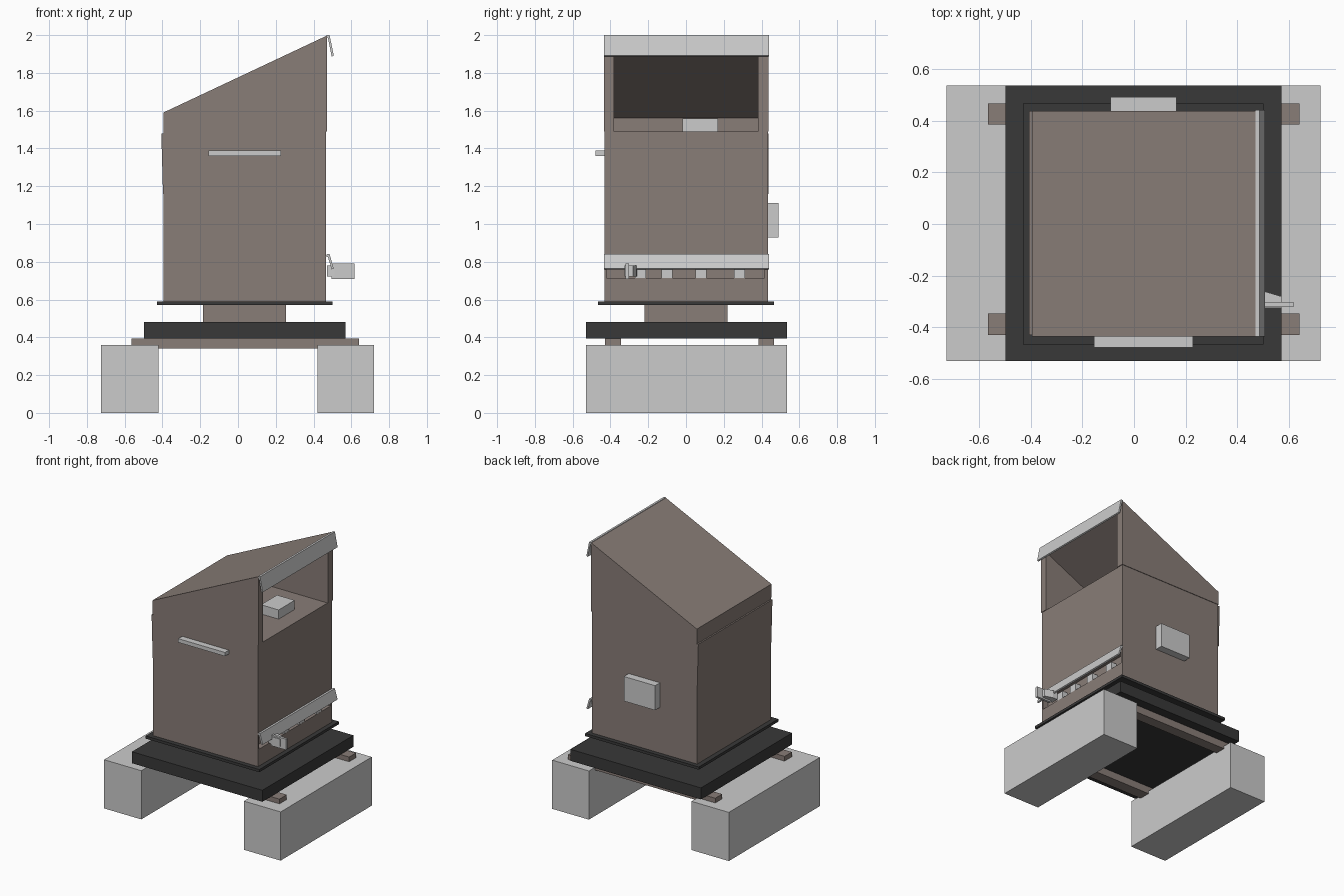
import bpy, bmesh

if "Cube" in bpy.data.objects:
    bpy.data.objects.remove(bpy.data.objects["Cube"])


def material(name, rgb):
    m = bpy.data.materials.new(name)
    m.diffuse_color = (*rgb, 1)
    m.use_nodes = True
    m.node_tree.nodes["Principled BSDF"].inputs["Base Color"].default_value = m.diffuse_color
    return m


BROWN = material("brown_paint", (0.25, 0.205, 0.185))
DARK = material("dark_metal", (0.04, 0.04, 0.04))


def prism(name, profile, lo, hi, mat=None, axis="y"):
    """Extrude a 2D profile: (x, z) along y, or (x, y) along z."""
    bm = bmesh.new()
    place = (lambda a, b, t: (a, t, b)) if axis == "y" else (lambda a, b, t: (a, b, t))
    face = bm.faces.new([bm.verts.new(place(a, b, lo)) for a, b in profile])
    ext = bmesh.ops.extrude_face_region(bm, geom=[face])
    shift = place(0, 0, hi - lo)
    bmesh.ops.translate(bm, vec=shift, verts=[v for v in ext["geom"]
                                              if isinstance(v, bmesh.types.BMVert)])
    bmesh.ops.recalc_face_normals(bm, faces=bm.faces)
    me = bpy.data.meshes.new(name)
    bm.to_mesh(me)
    bm.free()
    if mat:
        me.materials.append(mat)
    ob = bpy.data.objects.new(name, me)
    bpy.context.collection.objects.link(ob)
    return ob


def box(name, x, y, z, mat=None):
    return prism(name, [(x[0], z[0]), (x[1], z[0]), (x[1], z[1]), (x[0], z[1])],
                 y[0], y[1], mat)


def cut(target, cutter):
    cutter.hide_render = True
    cutter.hide_viewport = True
    mod = target.modifiers.new("cut", "BOOLEAN")
    mod.operation = "DIFFERENCE"
    mod.solver = "EXACT"
    mod.object = cutter


# Foundation blocks and cross rails
for side, x in (("left", (-0.725, -0.42)), ("right", (0.42, 0.72))):
    box(f"foundation_block_{side}", x, (-0.53, 0.535), (0, 0.36))
for side, y in (("front", (-0.43, -0.345)), ("back", (0.385, 0.465))):
    box(f"cross_rail_{side}", (-0.565, 0.64), y, (0.34, 0.395), BROWN)

# Slab, pedestal and base plate
box("base_slab", (-0.497, 0.57), (-0.53, 0.535), (0.395, 0.48), DARK)
box("pedestal", (-0.185, 0.255), (-0.22, 0.22), (0.48, 0.57), BROWN)
box("base_plate", (-0.43, 0.50), (-0.465, 0.465), (0.57, 0.59), DARK)

# Cabinet with the recessed slot, and its slightly sprung left panel
cabinet = box("cabinet", (-0.395, 0.467), (-0.432, 0.433), (0.59, 1.49), BROWN)
cut(cabinet, box("slot_cutter", (0.42, 0.6), (-0.42, 0.415), (0.715, 0.81), BROWN))
prism("left_panel", [(-0.39, 1.16), (-0.39, 1.48), (-0.406, 1.48), (-0.397, 1.16)],
      -0.43, 0.436, BROWN)

# Hollow sloped hood, open to the right
hood = prism("hood", [(-0.395, 1.49), (0.472, 1.49), (0.472, 1.998), (-0.395, 1.59)],
             -0.435, 0.437, BROWN)
cut(hood, prism("hood_cutter", [(-0.345, 1.4), (0.6, 1.4), (0.6, 2.007), (-0.345, 1.56)],
                -0.38, 0.38, BROWN))

# Small unit resting inside the hood
box("inner_unit", (0.20, 0.345), (-0.018, 0.17), (1.49, 1.558))

# Tilted flaps over the opening and the slot
for name, top, bottom in (("upper_flap", 2.0, 1.887), ("lower_flap", 0.84, 0.76)):
    prism(name, [(0.466, top - 0.012), (0.470, top), (0.485, top),
                 (0.507, bottom + 0.004), (0.496, bottom), (0.476, top - 0.015)],
          -0.435, 0.44)

# Row of tabs inside the slot
for i, y in enumerate((-0.24, -0.10, 0.08, 0.283)):
    box(f"slot_tab_{i + 1}", (0.42, 0.466), (y - 0.029, y + 0.029), (0.715, 0.77))

# Latch under the lower flap
prism("latch_body", [(0.47, -0.26), (0.51, -0.262), (0.57, -0.28), (0.57, -0.325),
                     (0.51, -0.325), (0.47, -0.315)], 0.722, 0.78, None, "z")
box("latch_plate", (0.495, 0.617), (-0.32, -0.302), (0.71, 0.79))

# Front grab bar and back control box
box("grab_bar", (-0.155, 0.228), (-0.478, -0.43), (1.36, 1.388))
box("control_box", (-0.09, 0.165), (0.43, 0.49), (0.928, 1.11))
